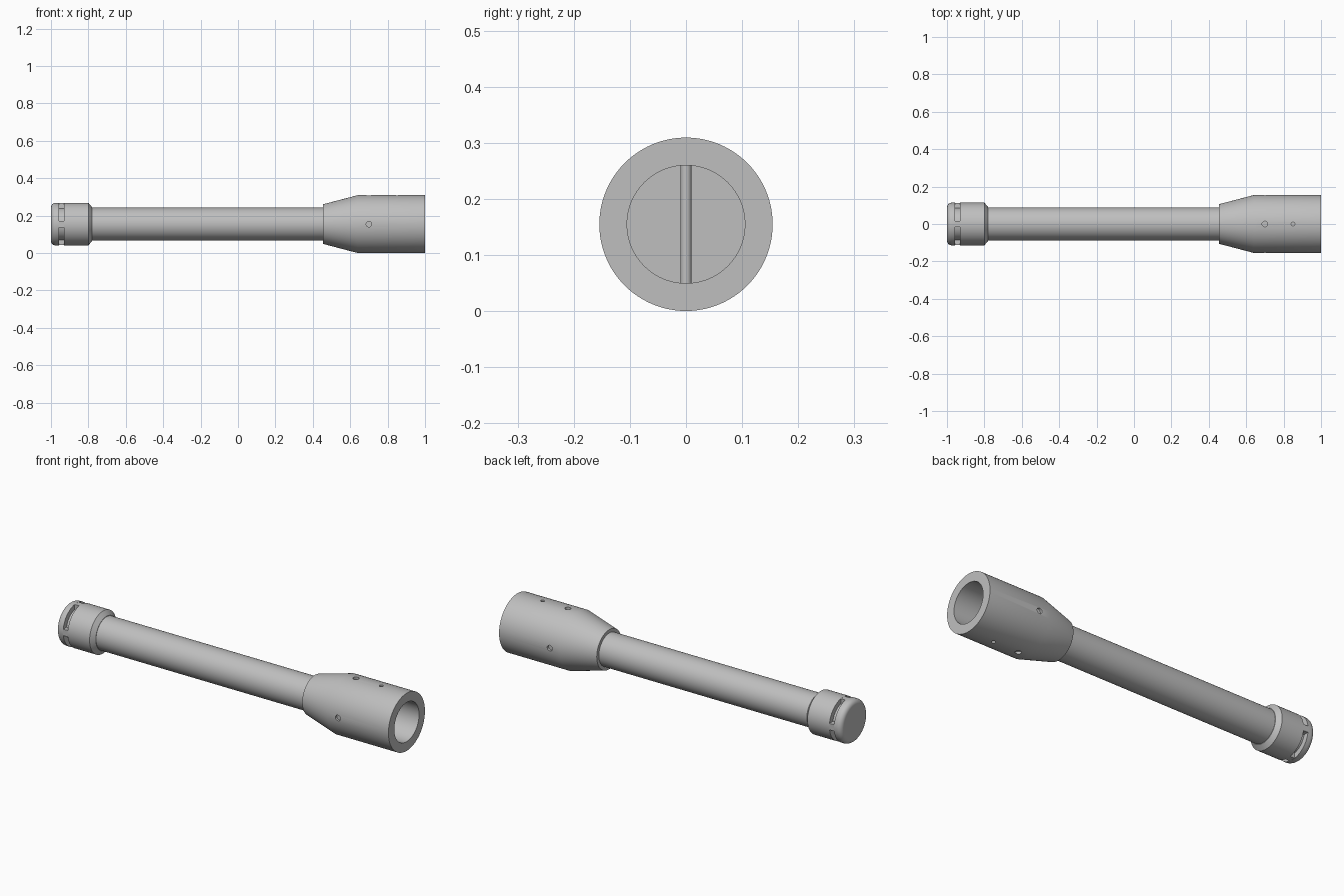
import bpy, bmesh
from math import pi, cos, sin
from mathutils import Matrix, Vector

AXIS_Z = 0.155
SEGMENTS = 96

cube = bpy.data.objects.get("Cube")
if cube:
    bpy.data.objects.remove(cube, do_unlink=True)

metal = bpy.data.materials.new("grey_metal")
metal.use_nodes = True
GREY = (0.52, 0.52, 0.52, 1)
metal.diffuse_color = GREY
metal.node_tree.nodes["Principled BSDF"].inputs["Base Color"].default_value = GREY


def finish(bm, name):
    """Turn a bmesh into a coloured object."""
    bmesh.ops.recalc_face_normals(bm, faces=bm.faces)
    mesh = bpy.data.meshes.new(name)
    bm.to_mesh(mesh)
    bm.free()
    mesh.materials.append(metal)
    obj = bpy.data.objects.new(name, mesh)
    bpy.context.collection.objects.link(obj)
    return obj


def smooth(obj):
    bpy.ops.object.select_all(action='DESELECT')
    obj.select_set(True)
    bpy.context.view_layer.objects.active = obj
    bpy.ops.object.shade_smooth_by_angle(angle=0.45)


def lathe(name, profile):
    """Revolve (x, radius) points about the long axis."""
    bm = bmesh.new()
    verts = [bm.verts.new((x, 0, AXIS_Z + r)) for x, r in profile]
    edges = [bm.edges.new(pair) for pair in zip(verts, verts[1:])]
    bmesh.ops.spin(bm, geom=verts + edges, cent=(0, 0, AXIS_Z), axis=(1, 0, 0),
                   angle=2 * pi, steps=SEGMENTS, use_merge=True)
    bmesh.ops.remove_doubles(bm, verts=bm.verts, dist=1e-5)
    return finish(bm, name)


def rod(name, radius, length, centre, direction):
    """Round bar along any direction."""
    bm = bmesh.new()
    turn = Vector(direction).to_track_quat('Z', 'Y').to_matrix().to_4x4()
    bmesh.ops.create_cone(bm, cap_ends=True, segments=24, radius1=radius,
                          radius2=radius, depth=length,
                          matrix=Matrix.Translation(centre) @ turn)
    return finish(bm, name)


# Long shaft
smooth(lathe("shaft", [(-0.82, 0), (-0.82, 0.088), (0.5, 0.088), (0.5, 0)]))

# End cap: rounded nose, ring groove, chamfered back
R, NOSE = 0.114, 0.025
nose = [(-1 + NOSE * (1 - sin(a)), R - NOSE * (1 - cos(a)))
        for a in (pi / 2 * (1 - i / 6) for i in range(7))]
smooth(lathe("end_cap", [(-1, 0)] + nose + [
    (-0.957, R), (-0.957, 0.086), (-0.93, 0.086), (-0.93, R),
    (-0.80, R), (-0.78, 0.09), (-0.78, 0)]))

# Four bridges that split the groove into slots
for i in range(4):
    bm = bmesh.new()
    bmesh.ops.create_cube(bm, size=1, matrix=Matrix.Translation((0, 0, AXIS_Z))
                          @ Matrix.Rotation(i * pi / 2, 4, 'X')
                          @ Matrix.Translation((-0.9435, 0, 0.0965))
                          @ Matrix.Diagonal((0.029, 0.034, 0.033, 1)))
    finish(bm, f"groove_bridge_{i + 1}")

# Flared socket with an open bore
socket = lathe("socket", [
    (0.455, 0), (0.455, 0.106), (0.64, 0.1545), (1, 0.1545),
    (1, 0.105), (0.64, 0.105), (0.64, 0)])

# Shallow screw recesses on four sides, pin recesses above and below
recesses = [(0.70, 0.015, d) for d in ((0, 1, 0), (0, -1, 0), (0, 0, 1), (0, 0, -1))]
recesses += [(0.85, 0.010, (0, 0, s)) for s in (1, -1)]
for x, radius, d in recesses:
    centre = Vector((x, 0, AXIS_Z)) + Vector(d) * 0.164
    cutter = rod("recess_cutter", radius, 0.044, centre, d)
    cutter.hide_render = True
    bpy.context.view_layer.objects.active = socket
    cut = socket.modifiers.new("recess", 'BOOLEAN')
    cut.operation = 'DIFFERENCE'
    cut.solver = 'EXACT'
    cut.object = cutter
    bpy.ops.object.modifier_apply(modifier=cut.name)
    bpy.data.objects.remove(cutter, do_unlink=True)
smooth(socket)

# Cross pin through the bore
smooth(rod("cross_pin", 0.010, 0.24, (0.85, 0, AXIS_Z), (0, 0, 1)))
